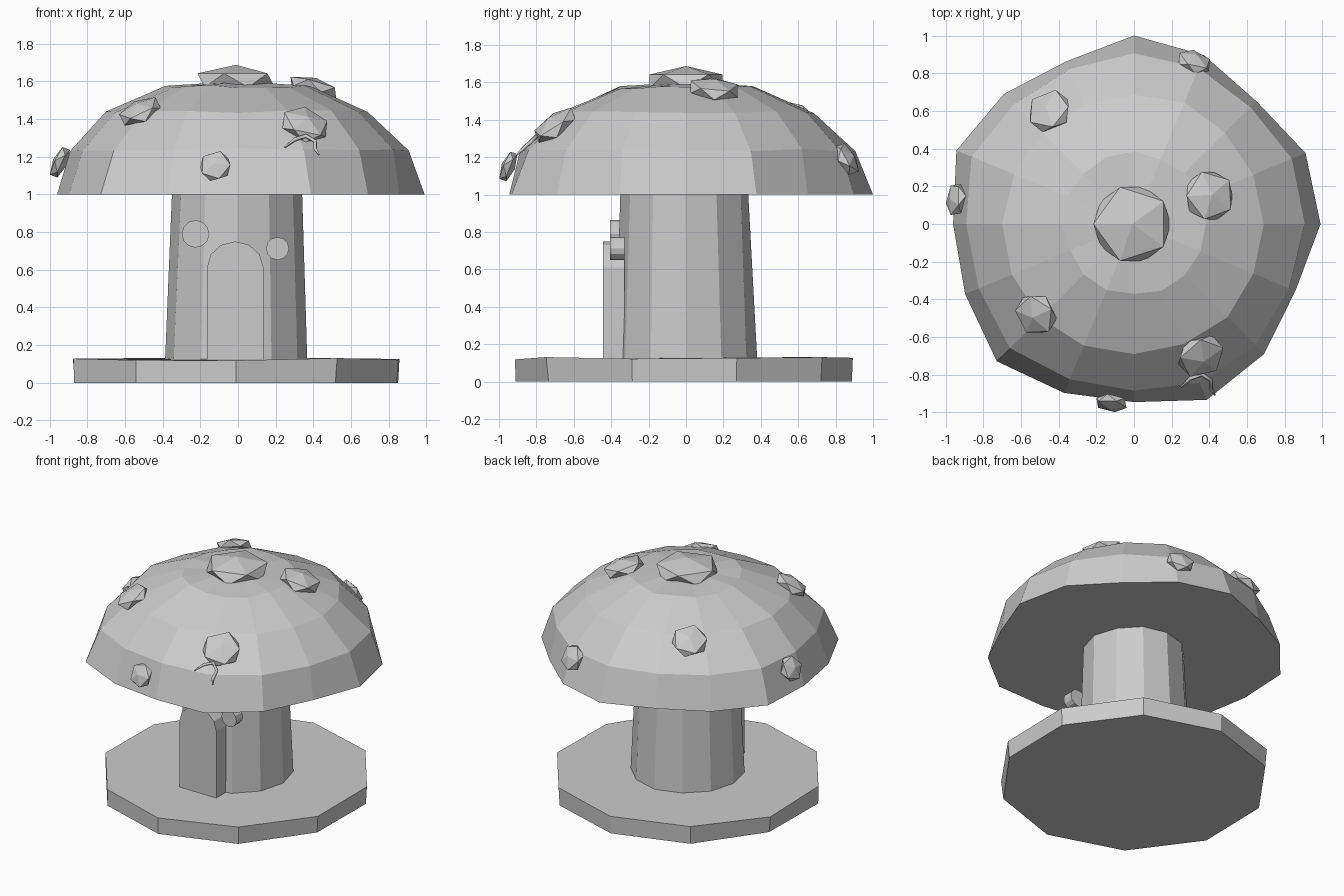
import bpy, bmesh, math, random
from mathutils import Vector, Matrix

if "Cube" in bpy.data.objects:
    bpy.data.objects.remove(bpy.data.objects["Cube"])

random.seed(4)


def finish(name, bm):
    bmesh.ops.recalc_face_normals(bm, faces=bm.faces)
    me = bpy.data.meshes.new(name)
    bm.to_mesh(me)
    bm.free()
    ob = bpy.data.objects.new(name, me)
    bpy.context.collection.objects.link(ob)
    return ob


def loft(name, rings, tip=None):
    """Skin a stack of rings; close the bottom, and the top by face or tip."""
    bm = bmesh.new()
    vs = [[bm.verts.new(p) for p in r] for r in rings]
    n = len(vs[0])
    for a, b in zip(vs, vs[1:]):
        for i in range(n):
            j = (i + 1) % n
            bm.faces.new((a[i], a[j], b[j], b[i]))
    bm.faces.new(vs[0])
    if tip:
        t = bm.verts.new(tip)
        for i in range(n):
            bm.faces.new((vs[-1][i], vs[-1][(i + 1) % n], t))
    else:
        bm.faces.new(vs[-1])
    return finish(name, bm)


def ring(n, r, z, cx=0, cy=0, jit=0, jz=0, start=0):
    out = []
    for i in range(n):
        a = math.tau * i / n + start
        q = r + random.uniform(-jit, jit)
        out.append((cx + q * math.cos(a), cy + q * math.sin(a),
                    z + random.uniform(-jz, jz)))
    return out


def slab(name, outline, y0, y1):
    """Extrude an x-z outline along y."""
    return loft(name, [[(x, y, z) for x, z in outline] for y in (y0, y1)])


# ground disc, ten uneven sides
loft("base", [ring(10, 0.9, 0, -0.01, -0.01, 0.006, 0, math.pi / 2),
              ring(10, 0.905, 0.125, -0.01, -0.01, 0.008, 0.008, math.pi / 2)])

# tapered stem
loft("stem", [ring(12, 0.378, 0.1, -0.01, 0, 0.006),
              ring(12, 0.34, 1.02, -0.005, -0.005, 0.006)])

# faceted cap with an irregular rim
rim = [.99, .985, .92, .97, 1, .935, .976, 1.02, .96, .97, 1.03, .97,
       .945, 1.01, .976, .927]
cap_rings = []
for lat, blend in ((0, 1), (22.5, 0.5), (45, 0.1), (67.5, 0)):
    c, s = math.cos(math.radians(lat)), math.sin(math.radians(lat))
    cap_rings.append([])
    for k, r in enumerate(rim):
        a = math.tau * k / 16
        q = c * (0.98 + (r - 0.98) * blend)
        if 0 < lat:
            q += random.uniform(-0.01, 0.01)
        z = 1 + 0.62 * s + (random.uniform(-0.008, 0.008) if lat else 0)
        cap_rings[-1].append((q * math.cos(a), q * math.sin(a), z))
loft("cap", cap_rings, (0, 0, 1.6))

# arched door
cx, hw = -0.015, 0.15
arch = [(cx + hw * math.cos(math.pi * i / 6),
         0.61 + 0.14 * math.sin(math.pi * i / 6)) for i in range(7)]
slab("door", [(cx - hw, 0.12), (cx + hw, 0.12)] + arch, -0.443, -0.33)

# round windows
for name, x, z, r in (("left_window", -0.225, 0.79, 0.073),
                      ("right_window", 0.21, 0.712, 0.061)):
    slab(name, [(x + r * math.cos(math.tau * i / 12),
                 z + r * math.sin(math.tau * i / 12)) for i in range(12)],
         -0.405, -0.33)

# flattened spots lying on the cap: x, y, z, radius, half thickness
spots = [(-0.01, 0, 1.605, .23, .082), (.40, .15, 1.565, .148, .055),
         (-.45, .60, 1.42, .13, .05), (-.945, .13, 1.17, .095, .04),
         (-.52, -.48, 1.44, .125, .05), (-.12, -.95, 1.15, .092, .038),
         (.355, -.70, 1.37, .14, .055), (.32, .86, 1.19, .1, .045)]
for i, (x, y, z, r, h) in enumerate(spots):
    nrm = Vector((x, y, (z - 1) / 0.384))
    if i == 0:
        nrm = Vector((0, 0, 1))
    m = (Matrix.Translation((x, y, z))
         @ nrm.to_track_quat('Z', 'Y').to_matrix().to_4x4()
         @ Matrix.Diagonal((r, r, h, 1)))
    bm = bmesh.new()
    bmesh.ops.create_icosphere(bm, subdivisions=1, radius=1, matrix=m)
    finish(f"spot_{i + 1}", bm)

# small curled tendril below the front right spot
path = [(.25, 1.25), (.30, 1.29), (.36, 1.31), (.41, 1.28), (.41, 1.24), (.43, 1.21)]
cu = bpy.data.curves.new("tendril", 'CURVE')
cu.dimensions = '3D'
cu.bevel_depth = 0.011
cu.bevel_resolution = 0
cu.use_fill_caps = True
sp = cu.splines.new('POLY')
sp.points.add(len(path) - 1)
for i, (p, (x, z)) in enumerate(zip(sp.points, path)):
    p.co = (x, -0.875 + (z - 1.24) * 1.1, z, 1)
    p.radius = 0.4 if i in (0, len(path) - 1) else 1
bpy.context.collection.objects.link(bpy.data.objects.new("tendril", cu))
